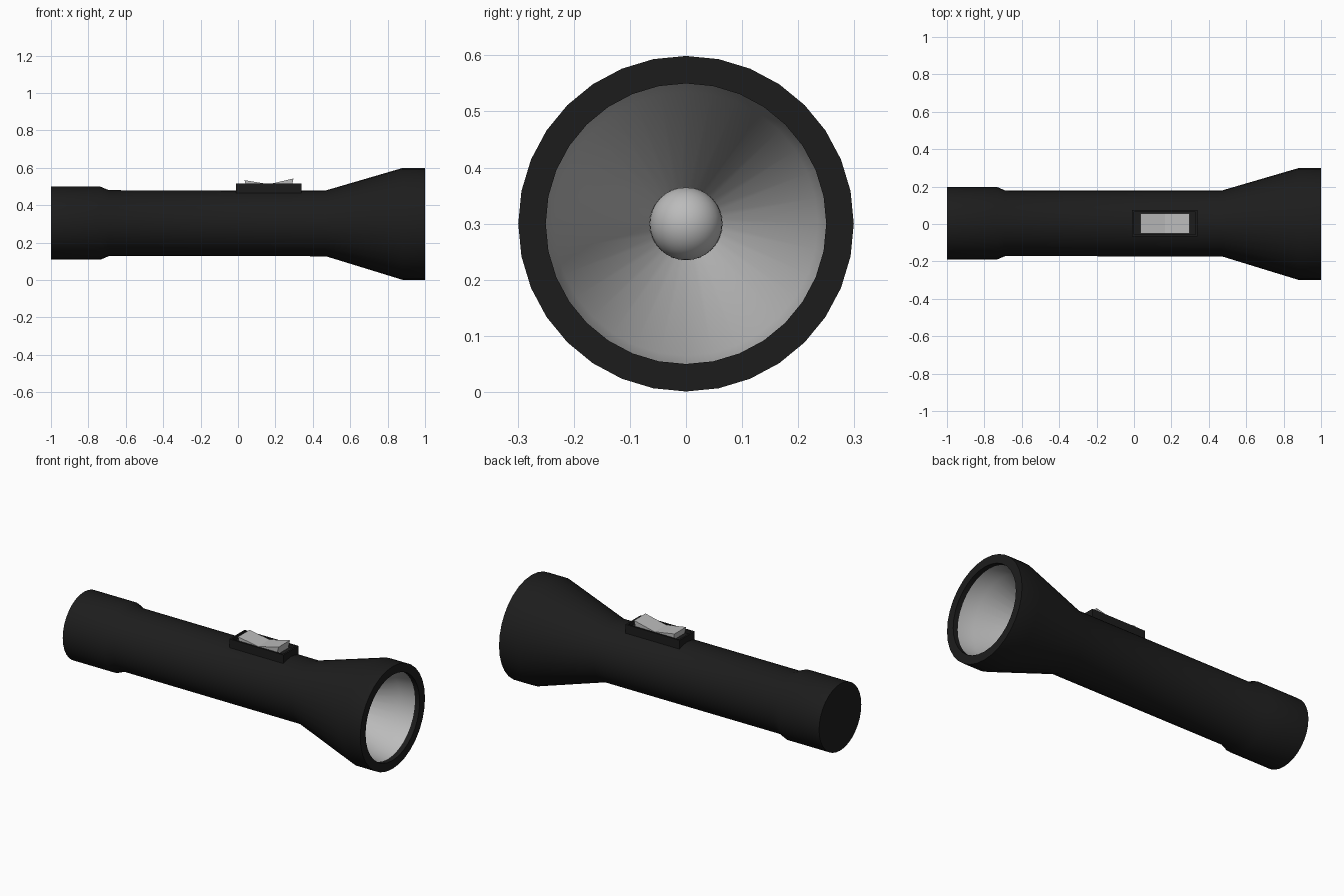
import bpy, bmesh, math

if "Cube" in bpy.data.objects:
    bpy.data.objects.remove(bpy.data.objects["Cube"])


def material(name, v):
    m = bpy.data.materials.new(name)
    m.diffuse_color = (v, v, v, 1)
    m.use_nodes = True
    m.node_tree.nodes["Principled BSDF"].inputs["Base Color"].default_value = m.diffuse_color
    return m


black = material("black_plastic", 0.012)
grey = material("light_grey", 0.5)


def finish(name, bm, mat, smooth=True):
    bmesh.ops.recalc_face_normals(bm, faces=bm.faces)
    me = bpy.data.meshes.new(name)
    bm.to_mesh(me)
    bm.free()
    ob = bpy.data.objects.new(name, me)
    bpy.context.collection.objects.link(ob)
    me.materials.append(mat)
    if smooth:
        bpy.ops.object.select_all(action='DESELECT')
        bpy.context.view_layer.objects.active = ob
        ob.select_set(True)
        bpy.ops.object.shade_smooth_by_angle(angle=math.radians(35))
    return ob


def lathe(name, profile, mat, cap_start=False, sides=32):
    """Spin (x, radius, centre offset) points around the x axis at z = 0.3."""
    bm = bmesh.new()
    rings = []
    for x, r, off in profile:
        rings.append([bm.verts.new((x, off + r * math.sin(a), 0.3 + off + r * math.cos(a)))
                      for a in (2 * math.pi * i / sides for i in range(sides))])
    for a, b in zip(rings, rings[1:]):
        for i in range(sides):
            j = (i + 1) % sides
            bm.faces.new((a[i], a[j], b[j], b[i]))
    if cap_start:
        bm.faces.new(rings[0])
    return finish(name, bm, mat)


# Barrel, tail cap and flared head, turned in over the rim
lathe("body", [(-1, 0.195, 0.004), (-0.735, 0.195, 0.004), (-0.69, 0.176, 0.004),
               (0.47, 0.176, 0.003), (0.88, 0.299, 0), (1, 0.299, 0),
               (1, 0.25, 0), (0.97, 0.25, 0)], black, True)

# Reflector cone inside the head
lathe("reflector", [(0.5, 0.05, 0), (0.88, 0.235, 0), (0.97, 0.25, 0)], grey, True)

# Bulb
bpy.ops.mesh.primitive_uv_sphere_add(segments=32, ring_count=16, radius=0.065,
                                     location=(0.54, 0, 0.3))
bulb = bpy.context.object
bulb.name = "bulb"
bulb.data.materials.append(grey)
bpy.ops.object.shade_smooth()

# Switch housing with a recessed top
bm = bmesh.new()
bmesh.ops.create_cube(bm, size=1)
for v in bm.verts:
    v.co = (0.165 + v.co.x * 0.35, 0.004 + v.co.y * 0.14, 0.48 + v.co.z * 0.07)
top = max(bm.faces, key=lambda f: f.calc_center_median().z)
bmesh.ops.inset_region(bm, faces=[top], thickness=0.014)
for v in bmesh.ops.extrude_discrete_faces(bm, faces=[top])["faces"][0].verts:
    v.co.z -= 0.02
finish("switch_housing", bm, black, False)

# Rocker switch: shallow V profile extruded across y
bm = bmesh.new()
outline = [(0.045, 0.492), (0.285, 0.492), (0.297, 0.543), (0.165, 0.512), (0.035, 0.534)]
face = bm.faces.new([bm.verts.new((x, -0.05, z)) for x, z in outline])
ext = bmesh.ops.extrude_face_region(bm, geom=[face])
for v in ext["geom"]:
    if isinstance(v, bmesh.types.BMVert):
        v.co.y = 0.056
finish("rocker_switch", bm, grey, False)
